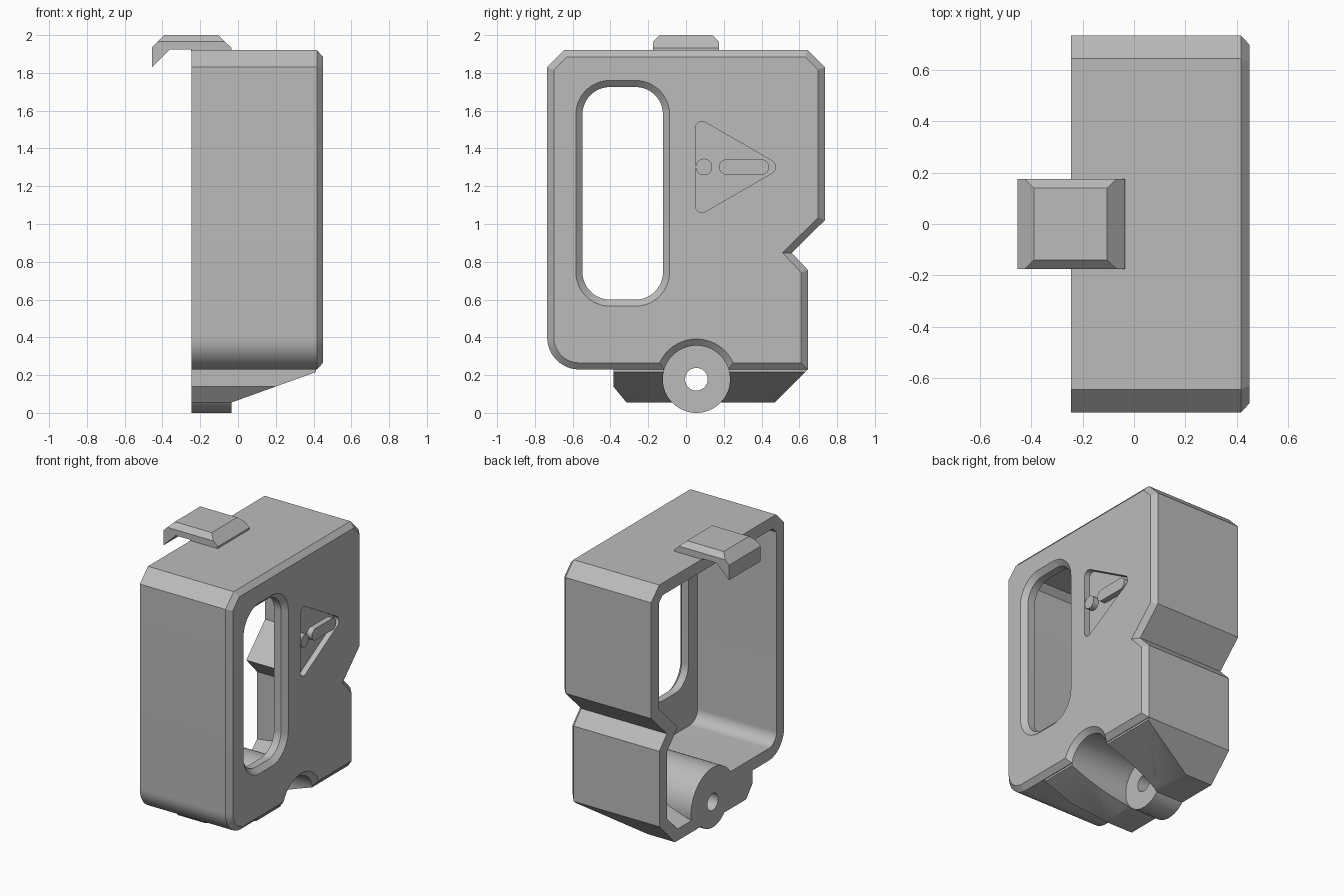
import bpy, bmesh, math
from mathutils import Vector

old = bpy.data.objects.get("Cube")
if old:
    bpy.data.objects.remove(old)

grey = bpy.data.materials.new("plain_grey")
grey.use_nodes = True
GREY = (0.5, 0.5, 0.5, 1)
grey.diffuse_color = GREY
grey.node_tree.nodes["Principled BSDF"].inputs["Base Color"].default_value = GREY

BACK, EDGE, FACE = -0.245, 0.418, 0.45   # depth of the open rim, chamfer start, front plate
WALL, CHAMFER = 0.085, 0.035


def arc(cy, cz, r, start, end, n):
    """Points of an arc in the (y, z) plane, angles in degrees."""
    step = math.radians(end - start) / n
    return [(cy + r * math.cos(math.radians(start) + i * step),
             cz + r * math.sin(math.radians(start) + i * step)) for i in range(n + 1)]


def circle(cy, cz, r, n=64):
    return arc(cy, cz, r, 0, 360, n)[:-1]


def rounded_box(y0, y1, z0, z1, r, n=12):
    corners = [(y1 - r, z1 - r), (y0 + r, z1 - r), (y0 + r, z0 + r), (y1 - r, z0 + r)]
    return [p for i, c in enumerate(corners) for p in arc(*c, r, i * 90, i * 90 + 90, n)]


def inset(pts, d):
    """Mitred inward offset of a counter-clockwise polygon."""
    out = []
    for i, p in enumerate(pts):
        p = Vector(p)
        a = (p - Vector(pts[i - 1])).normalized()
        b = (Vector(pts[(i + 1) % len(pts)]) - p).normalized()
        na, nb = Vector((-a.y, a.x)), Vector((-b.y, b.x))
        out.append(tuple(p + (na + nb) * d / (1 + na.dot(nb))))
    return out


def loft(name, sections, cuts=()):
    """Solid through (x, polygon) sections, then trimmed by (point, normal) planes."""
    bm = bmesh.new()
    rings = [[bm.verts.new((x, y, z)) for y, z in pts] for x, pts in sections]
    for r0, r1 in zip(rings, rings[1:]):
        for i in range(len(r0)):
            bm.faces.new((r0[i - 1], r0[i], r1[i], r1[i - 1]))
    bm.faces.new(rings[0])
    bm.faces.new(rings[-1])
    for point, normal in cuts:
        bmesh.ops.bisect_plane(bm, geom=bm.verts[:] + bm.edges[:] + bm.faces[:],
                               plane_co=point, plane_no=normal, clear_outer=True)
        bmesh.ops.holes_fill(bm, edges=[e for e in bm.edges if e.is_boundary])
    bmesh.ops.recalc_face_normals(bm, faces=bm.faces)
    mesh = bpy.data.meshes.new(name)
    bm.to_mesh(mesh)
    bm.free()
    mesh.materials.append(grey)
    obj = bpy.data.objects.new(name, mesh)
    bpy.context.collection.objects.link(obj)
    return obj


def combine(target, tool, operation):
    mod = target.modifiers.new(operation, "BOOLEAN")
    mod.operation, mod.object, mod.solver = operation, tool, "EXACT"
    bpy.context.view_layer.objects.active = target
    bpy.ops.object.modifier_apply(modifier=mod.name)
    bpy.data.objects.remove(tool)


def smooth(obj):
    bpy.ops.object.select_all(action="DESELECT")
    obj.select_set(True)
    bpy.context.view_layer.objects.active = obj
    bpy.ops.object.shade_smooth_by_angle(angle=math.radians(25))


# Housing shell: notched outline with a chamfered front edge
outline = arc(-0.565, 0.4, 0.17, 180, 270, 16) + [
    (0.645, 0.23), (0.645, 0.757), (0.56, 0.847), (0.735, 1.02), (0.735, 1.83),
    (0.645, 1.92), (-0.645, 1.92), (-0.735, 1.83)]
shell = loft("housing_shell", [(BACK, outline), (EDGE, outline), (FACE, inset(outline, CHAMFER))])

# Foot block under the shell, sloping up toward the front plate
slope = [((-0.035, 0, 0.055), (0.36, 0, -1))]
foot = [(-0.385, 0.3), (-0.385, 0.14), (-0.315, 0.055), (0.47, 0.055), (0.645, 0.23), (0.645, 0.3)]
combine(shell, loft("foot_block", [(BACK, foot), (EDGE - 0.005, foot)], slope), "UNION")

# Hollow interior and the pocket that runs down into the foot
cavity = inset(outline, WALL)
combine(shell, loft("cavity", [(BACK - 0.1, cavity), (FACE - WALL, cavity)]), "DIFFERENCE")
low = [(0.1, 0.13), (0.44, 0.13), (0.56, 0.25), (0.56, 0.4), (0.1, 0.4)]
high = [(0.1, 0.315), (0.44, 0.315), (0.56, 0.32), (0.56, 0.4), (0.1, 0.4)]
combine(shell, loft("pocket", [(BACK - 0.02, low), (0.26, high)]), "DIFFERENCE")

# Screw channel: outer sleeve, rear boss, front bore and through hole
CY, CZ, R = 0.055, 0.178, 0.178
sleeve = circle(CY, CZ, 0.24)
combine(shell, loft("sleeve", [(BACK, sleeve), (0.4, sleeve)],
                    slope + [((0, 0, 0.055), (0, 0, -1))]), "UNION")
boss = circle(CY, CZ, R)
combine(shell, loft("boss", [(BACK, boss), (-0.035, boss)]), "UNION")
combine(shell, loft("bore", [(-0.035, boss), (EDGE, boss), (0.5, circle(CY, CZ, R + 0.09))]),
        "DIFFERENCE")
hole = circle(CY, CZ, 0.06, 32)
combine(shell, loft("hole", [(-0.4, hole), (0.1, hole)]), "DIFFERENCE")

# Long rounded window with a chamfered rim
window = rounded_box(-0.548, -0.122, 0.6, 1.725, 0.145)
combine(shell, loft("window", [(0.2, window), (EDGE, window), (FACE, inset(window, -CHAMFER)),
                               (0.5, inset(window, -CHAMFER))]), "DIFFERENCE")

# Warning triangle recess with a raised bar and dot
tri = (arc(0.435, 1.302, 0.038, -60, 60, 10) + arc(0.085, 1.507, 0.036, 60, 180, 10)
       + arc(0.085, 1.097, 0.036, 180, 300, 10))
recess = loft("recess", [(FACE - 0.04, tri), (0.5, tri)])
bar = rounded_box(0.175, 0.44, 1.261, 1.343, 0.0405, 8)
for name, shape in (("bar", bar), ("dot", circle(0.095, 1.302, 0.044, 32))):
    combine(recess, loft(name, [(0.3, shape), (0.6, shape)]), "DIFFERENCE")
combine(shell, recess, "DIFFERENCE")
smooth(shell)

# Latch clip hooked over the open side of the roof
hook = [(-0.455, 1.83), (-0.36, 1.925), (-0.25, 1.925), (-0.25, 1.915), (-0.035, 1.915),
        (-0.035, 1.933), (-0.105, 2.0), (-0.39, 2.0), (-0.455, 1.935)]
bm = bmesh.new()
base = bm.faces.new([bm.verts.new((x, -0.175, z)) for x, z in hook])
grown = bmesh.ops.extrude_face_region(bm, geom=[base], use_keep_orig=True)
bmesh.ops.translate(bm, vec=(0, 0.35, 0),
                    verts=[v for v in grown["geom"] if isinstance(v, bmesh.types.BMVert)])
for side in (-1, 1):
    bmesh.ops.bisect_plane(bm, geom=bm.verts[:] + bm.edges[:] + bm.faces[:], clear_outer=True,
                           plane_co=(0, side * 0.14, 2.0), plane_no=(0, side, 1))
    bmesh.ops.holes_fill(bm, edges=[e for e in bm.edges if e.is_boundary])
bmesh.ops.recalc_face_normals(bm, faces=bm.faces)
clip_mesh = bpy.data.meshes.new("latch_clip")
bm.to_mesh(clip_mesh)
bm.free()
clip_mesh.materials.append(grey)
bpy.context.collection.objects.link(bpy.data.objects.new("latch_clip", clip_mesh))
